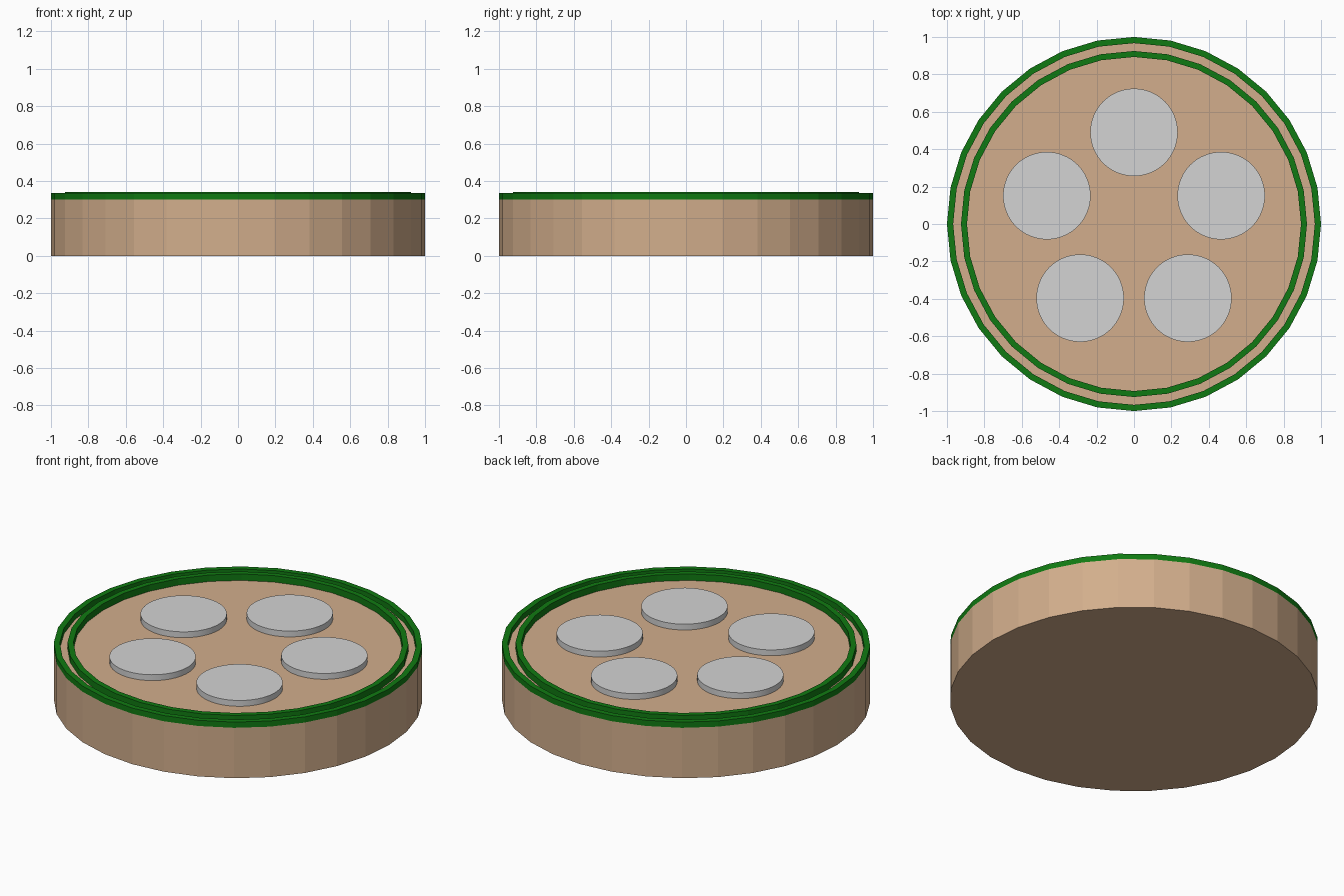
import bpy, bmesh, math

if "Cube" in bpy.data.objects:
    bpy.data.objects.remove(bpy.data.objects["Cube"])


def material(name, rgb):
    lin = [((c / 255 + 0.055) / 1.055) ** 2.4 if c > 10 else c / 255 / 12.92 for c in rgb]
    m = bpy.data.materials.new(name)
    m.diffuse_color = (*lin, 1)
    m.use_nodes = True
    m.node_tree.nodes["Principled BSDF"].inputs["Base Color"].default_value = m.diffuse_color
    return m


TAN = material("tan", (210, 174, 140))
GREEN = material("green", (16, 122, 18))
GREY = material("light_grey", (211, 211, 211))


def add_object(name, bm, mat):
    bmesh.ops.recalc_face_normals(bm, faces=bm.faces)
    me = bpy.data.meshes.new(name)
    bm.to_mesh(me)
    bm.free()
    me.materials.append(mat)
    ob = bpy.data.objects.new(name, me)
    bpy.context.collection.objects.link(ob)
    return ob


def disc(name, r, z0, z1, sides, mat, x=0, y=0, smooth=False):
    bm = bmesh.new()
    loop = [bm.verts.new((x + r * math.cos(2 * math.pi * i / sides),
                          y + r * math.sin(2 * math.pi * i / sides), z0)) for i in range(sides)]
    base = bm.faces.new(loop)
    out = bmesh.ops.extrude_face_region(bm, geom=[base], use_keep_orig=True)
    for v in out["geom"]:
        if isinstance(v, bmesh.types.BMVert):
            v.co.z = z1
    if smooth:
        for f in bm.faces:
            f.smooth = len(f.verts) == 4
        for e in bm.edges:
            e.smooth = all(len(f.verts) == 4 for f in e.link_faces)
    return add_object(name, bm, mat)


def ring(name, r_out, r_in, z0, z1, mat, sides=32):
    bm = bmesh.new()
    profile = [(r_out, z0), (r_out, z1), (r_in, z1), (r_in, z0)]
    rows = []
    for i in range(sides):
        a = 2 * math.pi * i / sides
        rows.append([bm.verts.new((r * math.cos(a), r * math.sin(a), z)) for r, z in profile])
    for i in range(sides):
        a, b = rows[i], rows[(i + 1) % sides]
        for k in range(4):
            n = (k + 1) % 4
            bm.faces.new((a[k], b[k], b[n], a[n]))
    return add_object(name, bm, mat)


# Thick round base
disc("base", 1.0, 0, 0.302, 32, TAN)

# Two raised rims
ring("outer_rim", 1.0, 0.967, 0.302, 0.336, GREEN)
ring("inner_rim", 0.925, 0.893, 0.302, 0.341, GREEN)

# Five round pads in a circle
for i in range(5):
    a = math.radians(90 + 72 * i)
    disc(f"pad_{i + 1}", 0.234, 0.302, 0.337, 64, GREY,
         0.49 * math.cos(a), 0.49 * math.sin(a), True)
